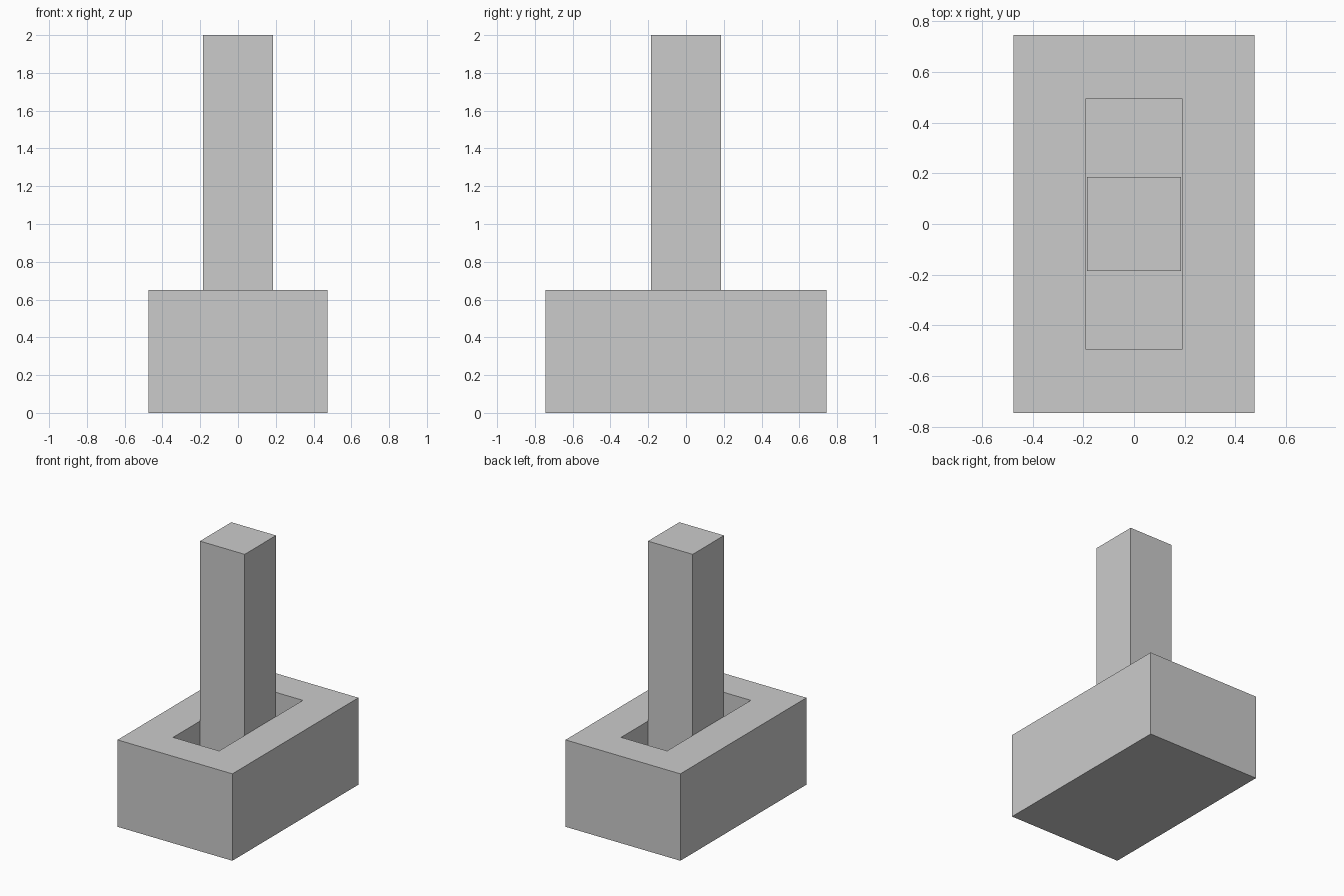
import bpy
import bmesh

if "Cube" in bpy.data.objects:
    bpy.data.objects.remove(bpy.data.objects["Cube"])


def box(name, half_x, half_y, z0, z1):
    bm = bmesh.new()
    bmesh.ops.create_cube(bm, size=1)
    for v in bm.verts:
        v.co.x *= 2 * half_x
        v.co.y *= 2 * half_y
        v.co.z = z1 if v.co.z > 0 else z0
    mesh = bpy.data.meshes.new(name)
    bm.to_mesh(mesh)
    bm.free()
    obj = bpy.data.objects.new(name, mesh)
    bpy.context.collection.objects.link(obj)
    return obj, mesh


BASE_TOP, SLOT_FLOOR = 0.65, 0.25

# Base block with a rectangular slot sunk into its top face
base, mesh = box("slotted_base", 0.475, 0.745, 0, BASE_TOP)
bm = bmesh.new()
bm.from_mesh(mesh)
bm.faces.ensure_lookup_table()
bm.normal_update()
top = max(bm.faces, key=lambda f: f.normal.z)
bmesh.ops.inset_individual(bm, faces=[top], thickness=0.2)
for v in top.verts:
    v.co.x = 0.19 if v.co.x > 0 else -0.19
    v.co.y = 0.495 if v.co.y > 0 else -0.495
floor = bmesh.ops.extrude_discrete_faces(bm, faces=[top])["faces"][0]
for v in floor.verts:
    v.co.z = SLOT_FLOOR
bmesh.ops.recalc_face_normals(bm, faces=bm.faces)
bm.to_mesh(mesh)
bm.free()

# Square lever rising from the slot floor
box("lever", 0.185, 0.185, SLOT_FLOOR, 2.0)
